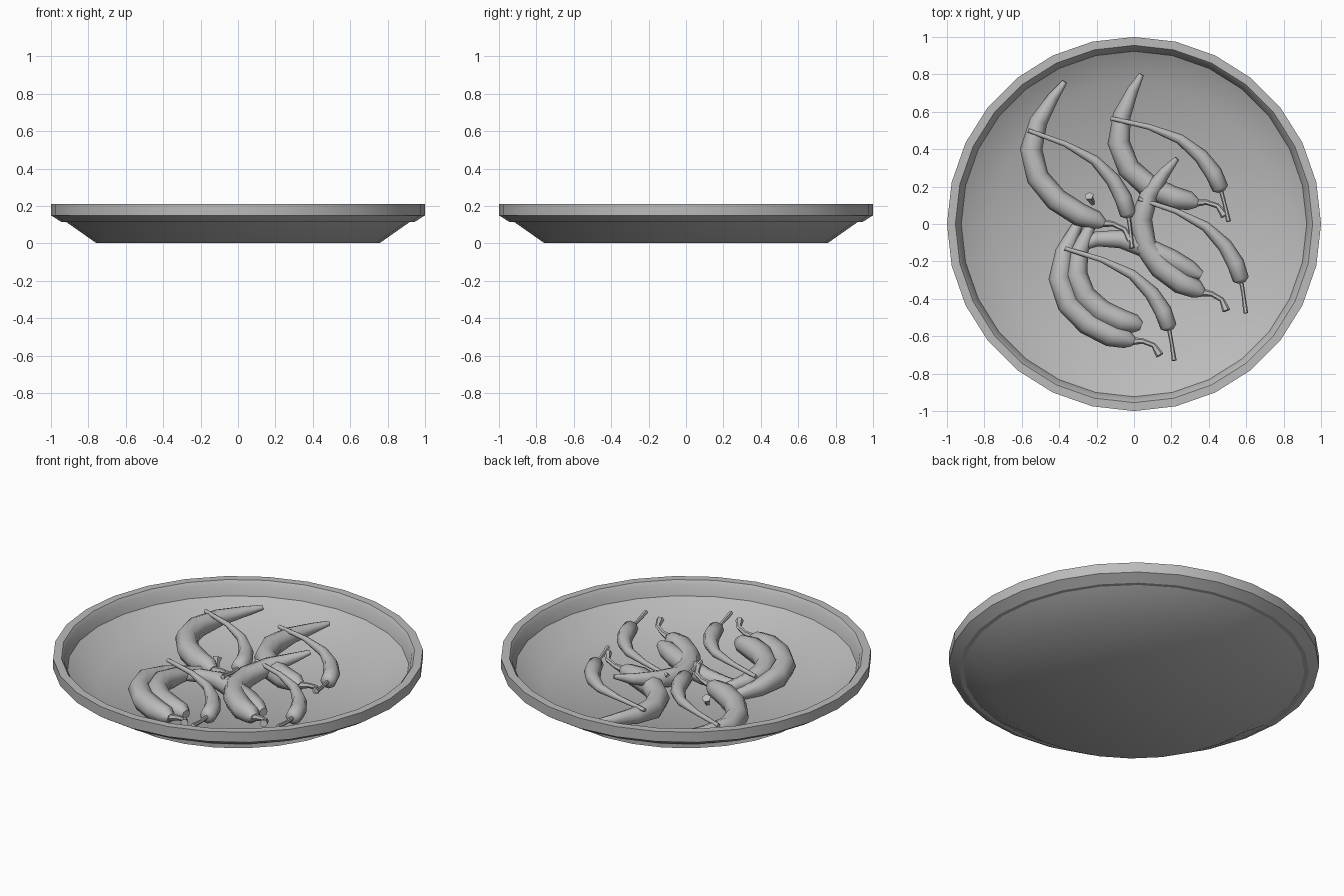
import bpy, bmesh, math
from mathutils import Vector

cube = bpy.data.objects.get("Cube")
if cube:
    bpy.data.objects.remove(cube)

grey = bpy.data.materials.new("plain_grey")
grey.use_nodes = True
COLOUR = (0.5, 0.5, 0.5, 1)
grey.diffuse_color = COLOUR
grey.node_tree.nodes["Principled BSDF"].inputs["Base Color"].default_value = COLOUR


def finish(name, bm, angle):
    bmesh.ops.recalc_face_normals(bm, faces=bm.faces)
    mesh = bpy.data.meshes.new(name)
    bm.to_mesh(mesh)
    bm.free()
    mesh.materials.append(grey)
    obj = bpy.data.objects.new(name, mesh)
    bpy.context.collection.objects.link(obj)
    bpy.ops.object.select_all(action='DESELECT')
    obj.select_set(True)
    bpy.context.view_layer.objects.active = obj
    bpy.ops.object.shade_smooth_by_angle(angle=math.radians(angle))
    return obj


def bridge(bm, a, b):
    n = len(a)
    for i in range(n):
        bm.faces.new((a[i], a[(i + 1) % n], b[(i + 1) % n], b[i]))


def lathe(name, profile, angle, closed, sides=28):
    bm = bmesh.new()
    rings = [[bm.verts.new((r * math.cos(math.tau * i / sides),
                            r * math.sin(math.tau * i / sides), z))
              for i in range(sides)] for r, z in profile]
    for a, b in zip(rings, rings[1:]):
        bridge(bm, a, b)
    if closed:
        bridge(bm, rings[-1], rings[0])
    else:
        # floor and underside close on a centre point
        for ring, z in ((rings[0], profile[0][1]), (rings[-1], profile[-1][1])):
            c = bm.verts.new((0, 0, z))
            for i in range(sides):
                bm.faces.new((c, ring[i], ring[(i + 1) % sides]))
    return finish(name, bm, angle)


def tube(name, points, radii, sides=8):
    """Tapered tube along a path, capped at both ends."""
    bm = bmesh.new()
    pts = [Vector(p) for p in points]
    rings = []
    for i, (p, r) in enumerate(zip(pts, radii)):
        t = (pts[min(i + 1, len(pts) - 1)] - pts[max(i - 1, 0)]).normalized()
        u = t.cross(Vector((0, 0, 1))).normalized()
        v = u.cross(t)
        rings.append([bm.verts.new(p + r * (u * math.cos(math.tau * k / sides)
                                            + v * math.sin(math.tau * k / sides)))
                      for k in range(sides)])
    for a, b in zip(rings, rings[1:]):
        bridge(bm, a, b)
    bm.faces.new(rings[0])
    bm.faces.new(rings[-1])
    return finish(name, bm, 50)


# Dish and its upright rim band
lathe("dish", [(0.76, 0.003), (0.995, 0.168), (0.99, 0.174), (0.76, 0.014)], 60, False)
lathe("rim_band", [(0.955, 0.21), (1.0, 0.21), (1.0, 0.15), (0.945, 0.115),
                   (0.92, 0.115), (0.94, 0.19)], 30, True)

# Large curved peppers: shared crescent, turned and moved into place
CRESCENT = [(-0.37, 0.76), (-0.43, 0.68), (-0.51, 0.55), (-0.55, 0.40), (-0.515, 0.25),
            (-0.415, 0.13), (-0.29, 0.05), (-0.20, 0.02), (-0.16, 0.00)]
GIRTH = [0.014, 0.03, 0.048, 0.06, 0.061, 0.063, 0.062, 0.05, 0.024]
STEM = [(-0.17, 0.005), (-0.11, 0.00), (-0.05, -0.03), (-0.02, -0.09)]


def place(path, start, end):
    """Map a path so the crescent's tip and base land on start and end."""
    a, b = complex(*CRESCENT[0]), complex(*CRESCENT[-1])
    s, e = complex(*start), complex(*end)
    k = (e - s) / (b - a)
    out = [s + k * (complex(*p) - a) for p in path]
    return [(c.real, c.imag) for c in out]


BIG = {  # tip, base, tip height, stem shown
    "back_left": ((-0.37, 0.76), (-0.16, 0.00), 0.10, True),
    "back_right": ((0.04, 0.80), (0.34, 0.11), 0.10, True),
    "middle": ((0.23, 0.35), (0.37, -0.37), 0.15, True),
    "front_left": ((-0.26, 0.06), (0.00, -0.63), 0.02, True),
    "front_inner": ((-0.20, 0.04), (0.04, -0.545), 0.05, False),
}
for name, (tip, base, lift, stem) in BIG.items():
    path = place(CRESCENT, tip, base)
    n = len(path) - 1
    pts = [(x, y, 0.07 + (lift - 0.07) * max(0, 1 - 2.5 * i / n))
           for i, (x, y) in enumerate(path)]
    tube("pepper_" + name, pts, GIRTH)
    if stem:
        pts = [(x, y, 0.07 + 0.012 * i) for i, (x, y) in enumerate(place(STEM, tip, base))]
        tube("stem_" + name, pts, [0.022, 0.014, 0.014, 0.022], 6)

# Straighter pepper lying under the middle one
tube("pepper_under",
     [(-0.28, -0.12, 0.05), (-0.20, -0.08, 0.06), (-0.07, -0.08, 0.065), (0.06, -0.125, 0.065),
      (0.20, -0.19, 0.065), (0.30, -0.245, 0.065), (0.36, -0.275, 0.065)],
     [0.025, 0.04, 0.05, 0.055, 0.056, 0.05, 0.025])

# Slim peppers resting on top, all one shape
SLIM = [(0, 0, 0.125), (0.20, -0.062, 0.125), (0.36, -0.14, 0.115), (0.465, -0.24, 0.105),
        (0.525, -0.335, 0.10), (0.555, -0.42, 0.10), (0.56, -0.438, 0.10)]
SLIM_GIRTH = [0.011, 0.015, 0.027, 0.04, 0.047, 0.044, 0.02]
SLIM_STEM = [(0.556, -0.425, 0.10), (0.57, -0.50, 0.105), (0.585, -0.60, 0.12)]
ORIGINS = {"back_left": (-0.565, 0.50, -0.05), "back_right": (-0.125, 0.565, 0.08),
           "middle": (0.025, 0.135, -0.02), "front": (-0.37, -0.13, 0.0)}
for name, (ox, oy, turn) in ORIGINS.items():
    c, s = math.cos(turn), math.sin(turn)

    def moved(path):
        return [(ox + c * x - s * y, oy + s * x + c * y, z) for x, y, z in path]

    tube("slim_pepper_" + name, moved(SLIM), SLIM_GIRTH)
    tube("slim_stem_" + name, moved(SLIM_STEM), [0.012, 0.010, 0.013], 6)

# Loose stem tip poking up from the dish
tube("loose_stem_tip", [(-0.22, 0.11, 0.01), (-0.235, 0.135, 0.05), (-0.24, 0.15, 0.07)],
     [0.012, 0.018, 0.026], 5)
